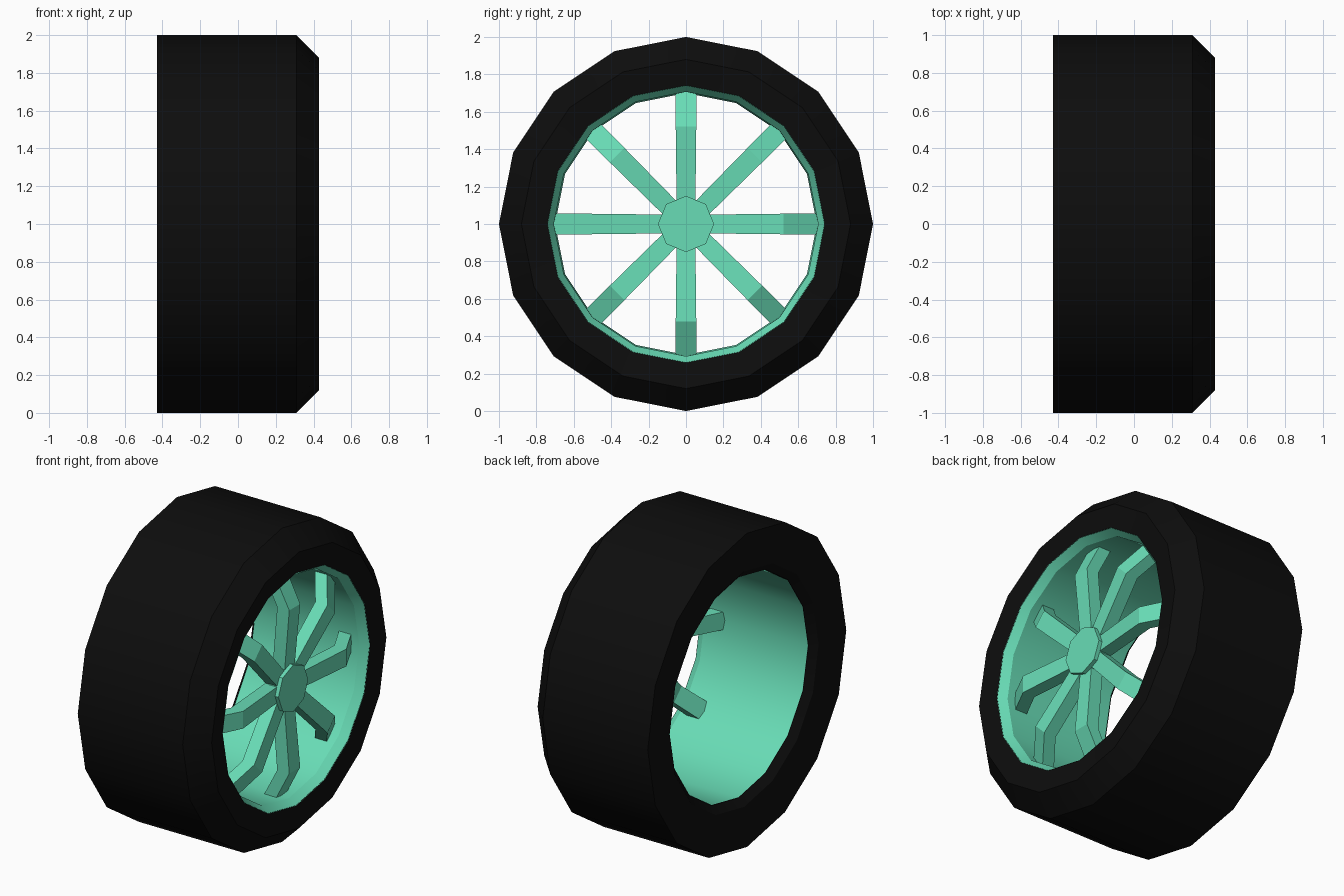
import bpy, bmesh, math
from mathutils import Matrix

if "Cube" in bpy.data.objects:
    bpy.data.objects.remove(bpy.data.objects["Cube"])

CENTRE = Matrix.Translation((0, 0, 1))


def material(name, rgb):
    m = bpy.data.materials.new(name)
    m.diffuse_color = (*rgb, 1)
    m.use_nodes = True
    m.node_tree.nodes["Principled BSDF"].inputs["Base Color"].default_value = m.diffuse_color
    return m


black = material("black_rubber", (0.004, 0.004, 0.004))
green = material("mint_green", (0.14, 0.72, 0.47))


def finish(bm, name, mat, smooth=False):
    bmesh.ops.recalc_face_normals(bm, faces=bm.faces)
    bm.transform(CENTRE)
    mesh = bpy.data.meshes.new(name)
    bm.to_mesh(mesh)
    bm.free()
    mesh.materials.append(mat)
    ob = bpy.data.objects.new(name, mesh)
    bpy.context.collection.objects.link(ob)
    if smooth:
        bpy.ops.object.select_all(action='DESELECT')
        ob.select_set(True)
        bpy.context.view_layer.objects.active = ob
        bpy.ops.object.shade_smooth_by_angle(angle=math.radians(28))
    return ob


def revolve(name, profile, sides, mat, smooth):
    """Closed (x, radius) profile turned around the x axis."""
    bm = bmesh.new()
    rings = []
    for i in range(sides):
        a = 2 * math.pi * i / sides
        rings.append([bm.verts.new((x, r * math.cos(a), r * math.sin(a)))
                      for x, r in profile])
    n = len(profile)
    for i in range(sides):
        p, q = rings[i], rings[(i + 1) % sides]
        for j in range(n):
            k = (j + 1) % n
            bm.faces.new((p[j], p[k], q[k], q[j]))
    return finish(bm, name, mat, smooth)


# Tyre: bevelled on the outer side, square on the inner side
revolve("tyre", [(-0.43, 1.0), (0.31, 1.0), (0.43, 0.88), (0.41, 0.74),
                 (-0.37, 0.703), (-0.41, 0.75), (-0.43, 0.88)], 16, black, True)

# Rim barrel with a flared front lip
revolve("rim", [(-0.37, 0.70), (0.36, 0.707), (0.412, 0.742), (0.36, 0.735),
                (-0.36, 0.702)], 16, green, True)

# Hub: eight-sided cap
bm = bmesh.new()
bmesh.ops.create_cone(bm, cap_ends=True, segments=8, radius1=0.15,
                      radius2=0.15, depth=0.08)
bm.transform(Matrix.Translation((0.35, 0, 0)) @ Matrix.Rotation(math.pi / 2, 4, 'Y'))
finish(bm, "hub", green)

# Spokes: bent bars, (radius, front x, half width)
PATH = [(0.08, 0.36, 0.05), (0.52, 0.40, 0.055), (0.715, 0.30, 0.057)]
DEPTH = 0.085
for i in range(8):
    bm = bmesh.new()
    sections = []
    for r, x, w in PATH:
        sections.append([bm.verts.new(c) for c in
                         ((x, -w, r), (x, w, r), (x - DEPTH, w, r), (x - DEPTH, -w, r))])
    for s, t in zip(sections, sections[1:]):
        for j in range(4):
            k = (j + 1) % 4
            bm.faces.new((s[j], s[k], t[k], t[j]))
    bm.faces.new(sections[0])
    bm.faces.new(sections[-1])
    bm.transform(Matrix.Rotation(i * math.pi / 4, 4, 'X'))
    finish(bm, f"spoke_{i + 1}", green)
